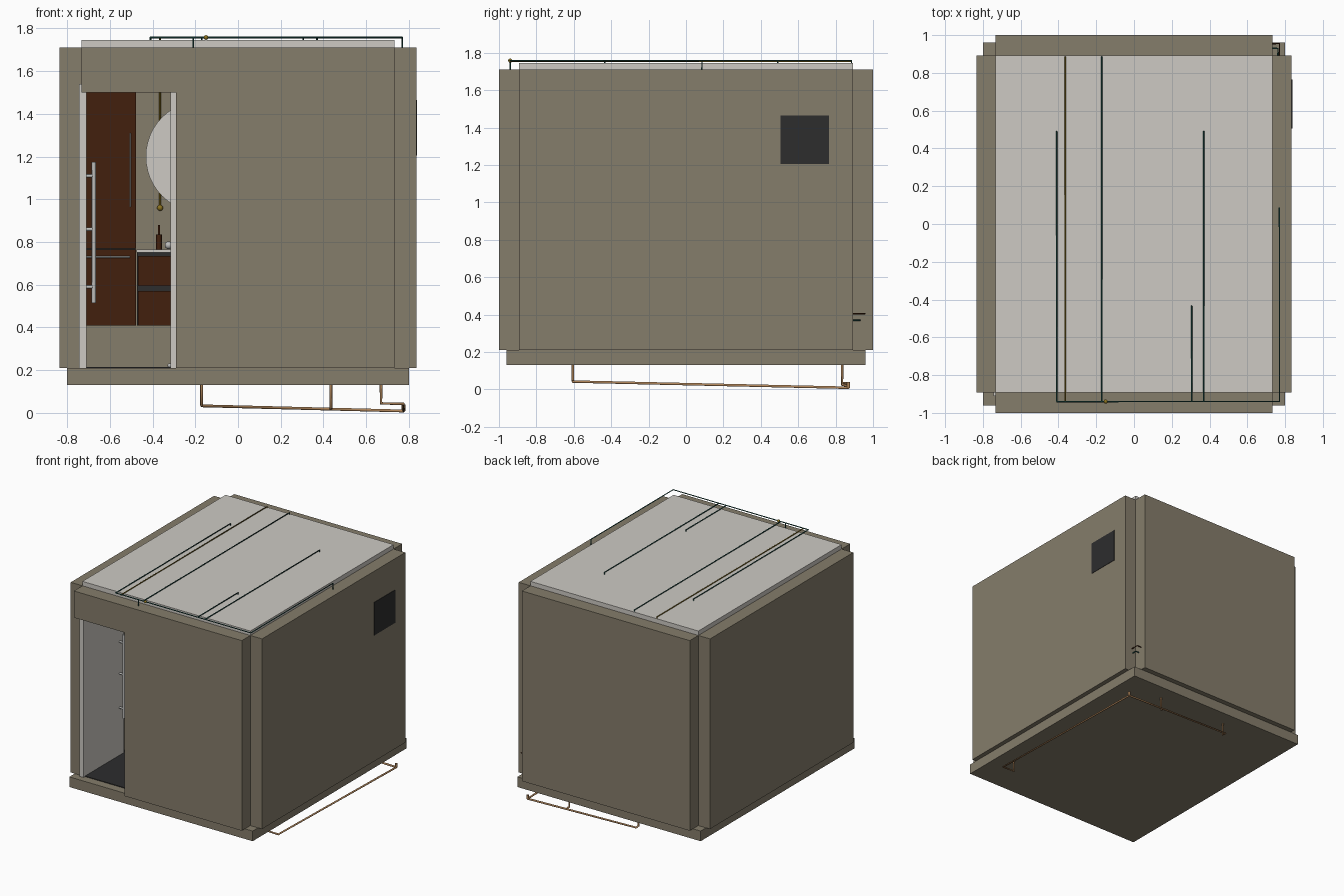
import bpy
import bmesh
from mathutils import Vector

cube = bpy.data.objects.get("Cube")
if cube:
    bpy.data.objects.remove(cube, do_unlink=True)


def material(name, rgb):
    m = bpy.data.materials.new(name)
    m.use_nodes = True
    m.diffuse_color = (*rgb, 1)
    m.node_tree.nodes["Principled BSDF"].inputs["Base Color"].default_value = (*rgb, 1)
    return m


STONE = material("stone", (.235, .205, .147))
WHITE = material("off_white", (.61, .59, .55))
DARK = material("charcoal", (.026, .026, .027))
WOOD = material("dark_wood", (.055, .0144, .004))
TEAL = material("teal", (.014, .09, .076))
GOLD = material("gold", (.26, .17, .014))
COPPER = material("copper", (.46, .25, .11))
CHROME = material("chrome", (.5, .5, .49))


def finish(name, bm, mat):
    mesh = bpy.data.meshes.new(name)
    bmesh.ops.recalc_face_normals(bm, faces=bm.faces)
    bm.to_mesh(mesh)
    bm.free()
    mesh.materials.append(mat)
    ob = bpy.data.objects.new(name, mesh)
    bpy.context.collection.objects.link(ob)
    return ob


def box(name, mat, x, y, z):
    """Box from (low, high) pairs on each axis."""
    bm = bmesh.new()
    bmesh.ops.create_cube(bm, size=1)
    for v in bm.verts:
        v.co = Vector([p[0] if c < 0 else p[1] for c, p in zip(v.co, (x, y, z))])
    return finish(name, bm, mat)


def pipe(name, mat, points, radius=.004):
    curve = bpy.data.curves.new(name, "CURVE")
    curve.dimensions = "3D"
    curve.bevel_depth = radius
    curve.bevel_resolution = 2
    curve.use_fill_caps = True
    spline = curve.splines.new("POLY")
    spline.points.add(len(points) - 1)
    for p, co in zip(spline.points, points):
        p.co = (*co, 1)
    curve.materials.append(mat)
    ob = bpy.data.objects.new(name, curve)
    bpy.context.collection.objects.link(ob)


def ball(name, mat, centre, radius):
    bm = bmesh.new()
    bmesh.ops.create_uvsphere(bm, u_segments=16, v_segments=8, radius=radius)
    bmesh.ops.translate(bm, verts=bm.verts, vec=centre)
    for f in bm.faces:
        f.smooth = True
    finish(name, bm, mat)


# Shell
X, Y, FLOOR, TOP = .733, .893, .21, 1.71
box("base_slab", STONE, (-.8, .8), (-.96, .96), (.13, FLOOR))
box("floor_finish", DARK, (-X, X), (-Y, Y), (FLOOR, FLOOR + .005))
box("back_wall", STONE, (-X, X), (Y, 1), (FLOOR, TOP))
box("left_wall", STONE, (X, .835), (-Y, Y), (FLOOR, TOP))
box("right_wall", STONE, (-.835, -X), (-Y, Y), (FLOOR, TOP))
box("ceiling_slab", WHITE, (-X, X), (-Y, Y), (1.66, 1.745))
box("vent", DARK, (.83, .838), (.505, .765), (1.205, 1.465))

# Front wall with the doorway cut from its corner
profile = [(-X, TOP), (X, TOP), (X, FLOOR), (-.29, FLOOR), (-.29, 1.5), (-X, 1.5)]
bm = bmesh.new()
face = bm.faces.new([bm.verts.new((px, -1, pz)) for px, pz in profile])
new = bmesh.ops.extrude_face_region(bm, geom=[face])["geom"]
bmesh.ops.translate(bm, vec=(0, 1 - Y, 0),
                    verts=[g for g in new if isinstance(g, bmesh.types.BMVert)])
finish("front_wall", bm, STONE)

# Door frame, open leaf and long handle
box("door_frame_hinge_side", WHITE, (-.745, -.71), (-.91, -.86), (FLOOR, 1.54))
box("door_frame_latch_side", WHITE, (-.315, -.288), (-.91, -.86), (FLOOR, 1.54))
box("door_frame_head", WHITE, (-.71, -.315), (-.892, -.86), (1.5, 1.54))
box("door_leaf", WHITE, (-X, -.71), (-.86, -.41), (FLOOR + .005, 1.5))
pipe("door_handle", CHROME, [(-.675, -.46, .515), (-.675, -.46, 1.175)], .01)
for z in (.59, .86, 1.11):
    pipe("door_handle_mount", CHROME, [(-.712, -.46, z), (-.675, -.46, z)], .008)

# Tall cabinet with two doors and bar handles
box("tall_cabinet_lower", WOOD, (-.725, -.477), (.62, Y), (.41, .764))
box("tall_cabinet_upper", WOOD, (-.725, -.477), (.62, Y), (.77, 1.64))
box("tall_cabinet_gap", DARK, (-.725, -.479), (.63, Y), (.762, .772))
pipe("upper_cabinet_handle", CHROME, [(-.505, .61, .965), (-.505, .61, 1.31)])
pipe("lower_cabinet_handle", CHROME, [(-.71, .61, .73), (-.505, .61, .73)])

# Vanity with drawers, counter, basin tap and bottle
box("vanity_body", DARK, (-.473, .13), (.63, Y), (.41, .75))
for z in ((.41, .57), (.595, .735)):
    box("vanity_drawer", WOOD, (-.468, .13), (.62, .64), z)
box("vanity_counter", WHITE, (-.475, .135), (.615, Y), (.75, .765))
pipe("tap", CHROME, [(-.17, .84, .765), (-.17, .84, .9), (-.17, .73, .9)], .01)
ball("soap_dish", CHROME, (-.325, .7, .785), .018)
pipe("bottle_body", WOOD, [(-.37, .75, .765), (-.37, .75, .835)], .013)
pipe("bottle_neck", WOOD, [(-.37, .75, .83), (-.37, .75, .88)], .005)
ball("floor_drain", CHROME, (-.32, -.5, .222), .01)

# Round mirror
bm = bmesh.new()
bmesh.ops.create_cone(bm, cap_ends=True, segments=48, radius1=.262, radius2=.262, depth=.02)
mirror = finish("round_mirror", bm, WHITE)
mirror.rotation_euler.x = 1.5708
mirror.location = (-.17, .865, 1.2)

# Roof water pipes branching from the front header
H, F = 1.758, -.94
pipe("roof_header", TEAL, [(-.41, F, H), (.77, F, H), (.77, .085, H), (.77, .085, TOP)])
for x, end in ((-.41, .49), (-.17, .885), (.305, -.435), (.37, .49)):
    pipe("roof_branch", TEAL, [(x, F, H), (x, end, H), (x, end, 1.74)])
pipe("roof_inlet", TEAL, [(-.21, F, H), (-.21, F, TOP)])
ball("roof_valve", GOLD, (-.15, F, H), .011)

# Conduit over the roof and down the back wall to an outlet
pipe("roof_conduit", GOLD, [(-.365, F, H - .004), (-.365, .885, H - .004), (-.365, .885, .96)])
ball("conduit_outlet", GOLD, (-.365, .88, .96), .014)

# Waste pipes under the base
END = (.775, .868, .009)
pipe("shower_waste", COPPER, [(.67, -.605, .13), (.67, -.605, .045), (.775, -.605, .042), END], .007)
pipe("basin_waste", COPPER, [(-.17, .835, .14), (-.17, .835, .035), (-.17, .865, .033), END], .007)
pipe("toilet_waste", COPPER, [(.435, .835, .14), (.435, .835, .025), (.435, .865, .02)], .007)
pipe("waste_outlet", COPPER, [(.775, .868, .04), END], .009)

# Service stubs in the rear corner
pipe("water_stub", TEAL, [(X, .93, .37), (.762, .93, .37), (.762, Y, .37)])
pipe("heating_stub", WOOD, [(X, .955, .405), (.77, .955, .405), (.77, Y, .405)])
